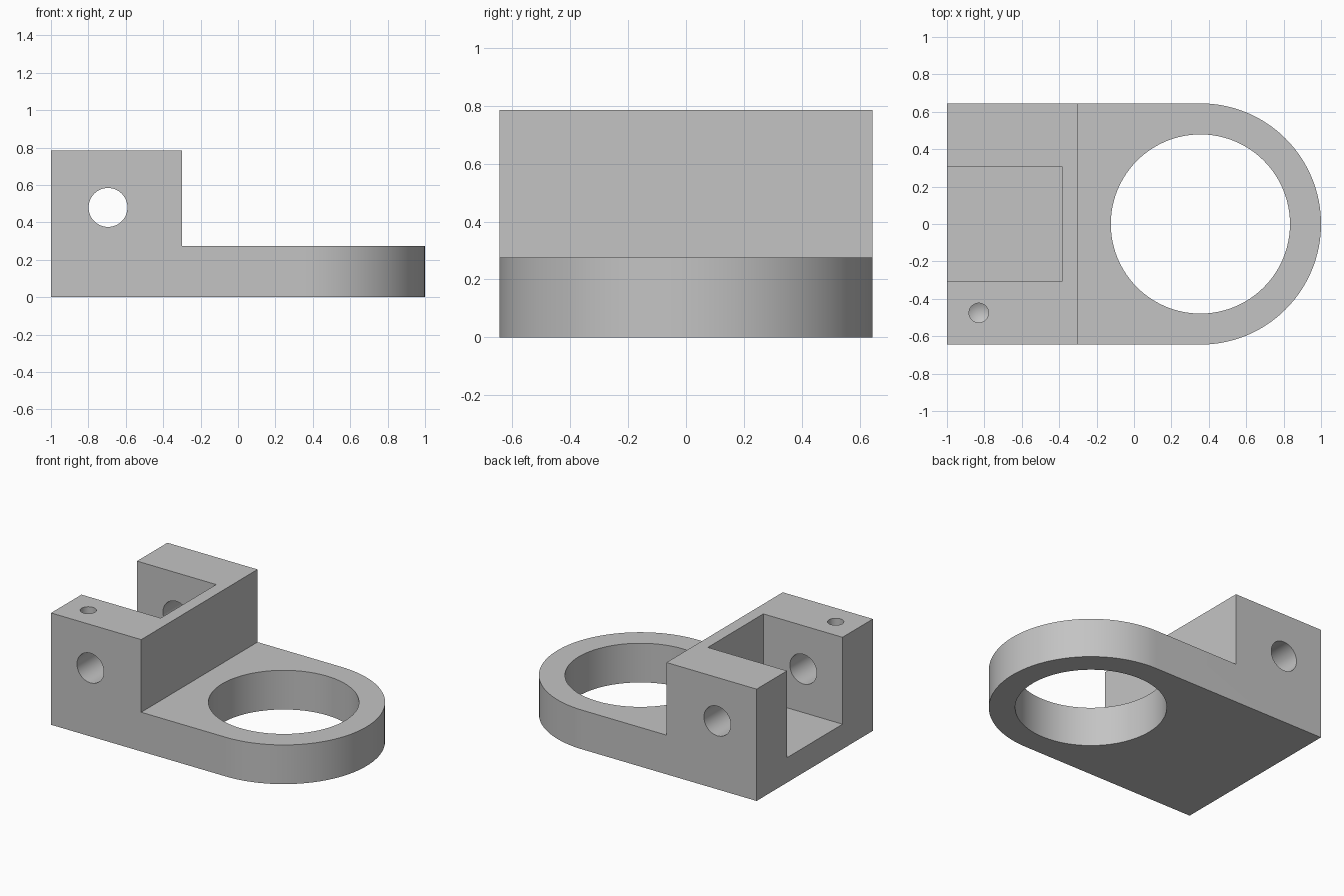
import bpy, bmesh, math
from mathutils import Matrix, Vector

old = bpy.data.objects.get("Cube")
if old:
    bpy.data.objects.remove(old, do_unlink=True)

# Plain grey metal
metal = bpy.data.materials.new("grey metal")
metal.use_nodes = True
grey = (0.55, 0.55, 0.55, 1)
metal.diffuse_color = grey
metal.node_tree.nodes["Principled BSDF"].inputs["Base Color"].default_value = grey

HALF = 0.645          # half width of the bracket
HEIGHT = 0.785        # top of the clamp block
PLATE = 0.275         # thickness of the ring plate
RING_X = 0.355        # centre of the ring


def make_object(name, bm):
    bmesh.ops.recalc_face_normals(bm, faces=bm.faces)
    mesh = bpy.data.meshes.new(name)
    bm.to_mesh(mesh)
    bm.free()
    mesh.materials.append(metal)
    obj = bpy.data.objects.new(name, mesh)
    bpy.context.collection.objects.link(obj)
    return obj


def box(name, low, high):
    low, high = Vector(low), Vector(high)
    bm = bmesh.new()
    bmesh.ops.create_cube(bm, size=1, matrix=Matrix.Translation((low + high) / 2)
                          @ Matrix.Diagonal((*(high - low), 1)))
    return make_object(name, bm)


def cylinder(name, centre, radius, depth, axis="Z", sides=64, tip=0):
    """Upright or sideways cylinder; tip adds a cone at its lower end."""
    bm = bmesh.new()
    turn = Matrix.Rotation(math.pi / 2, 4, "X") if axis == "Y" else Matrix()
    bmesh.ops.create_cone(bm, cap_ends=True, segments=sides, radius1=radius,
                          radius2=radius, depth=depth,
                          matrix=Matrix.Translation(centre) @ turn)
    if tip:
        bm.faces.ensure_lookup_table()
        cap = min(bm.faces, key=lambda f: f.calc_center_median().z)
        middle = bmesh.ops.poke(bm, faces=[cap])["verts"][0]
        middle.co.z -= tip
    return make_object(name, bm)


# Body: straight sides ending in a half round, extruded upward
bm = bmesh.new()
outline = [(-1, HALF), (-1, -HALF)]
steps = 64
for i in range(steps + 1):
    a = math.pi * (i / steps - 0.5)
    outline.append((RING_X + HALF * math.cos(a), HALF * math.sin(a)))
base = bm.faces.new([bm.verts.new((x, y, 0)) for x, y in outline])
up = bmesh.ops.extrude_face_region(bm, geom=[base])["geom"]
bmesh.ops.translate(bm, vec=(0, 0, HEIGHT),
                    verts=[v for v in up if isinstance(v, bmesh.types.BMVert)])
body = make_object("clamp_bracket", bm)

# Cutters: step above the plate, open pocket, ring bore, cross bore, drilled hole
cutters = [
    box("step_cutter", (-0.3, -1, PLATE), (2, 1, 1)),
    box("pocket_cutter", (-2, -0.308, 0.175), (-0.385, 0.308, 1)),
    cylinder("ring_bore_cutter", (RING_X, 0, 0), 0.479, 2, sides=96),
    cylinder("cross_bore_cutter", (-0.695, 0, 0.48), 0.104, 2, "Y"),
    cylinder("drill_cutter", (-0.83, -0.475, HEIGHT), 0.052, 0.4, sides=32, tip=0.03),
]
for cutter in cutters:
    cutter.hide_render = True
    cut = body.modifiers.new(cutter.name, "BOOLEAN")
    cut.operation = "DIFFERENCE"
    cut.solver = "EXACT"
    cut.object = cutter

# Bake the cuts, remove the cutters, smooth only the round walls
bpy.context.view_layer.update()
result = bpy.data.meshes.new_from_object(
    body.evaluated_get(bpy.context.evaluated_depsgraph_get()))
body.modifiers.clear()
body.data = result
result.materials.clear()
result.materials.append(metal)
for cutter in cutters:
    bpy.data.objects.remove(cutter, do_unlink=True)

bpy.ops.object.select_all(action="DESELECT")
body.select_set(True)
bpy.context.view_layer.objects.active = body
bpy.ops.object.shade_smooth_by_angle(angle=math.radians(25))
